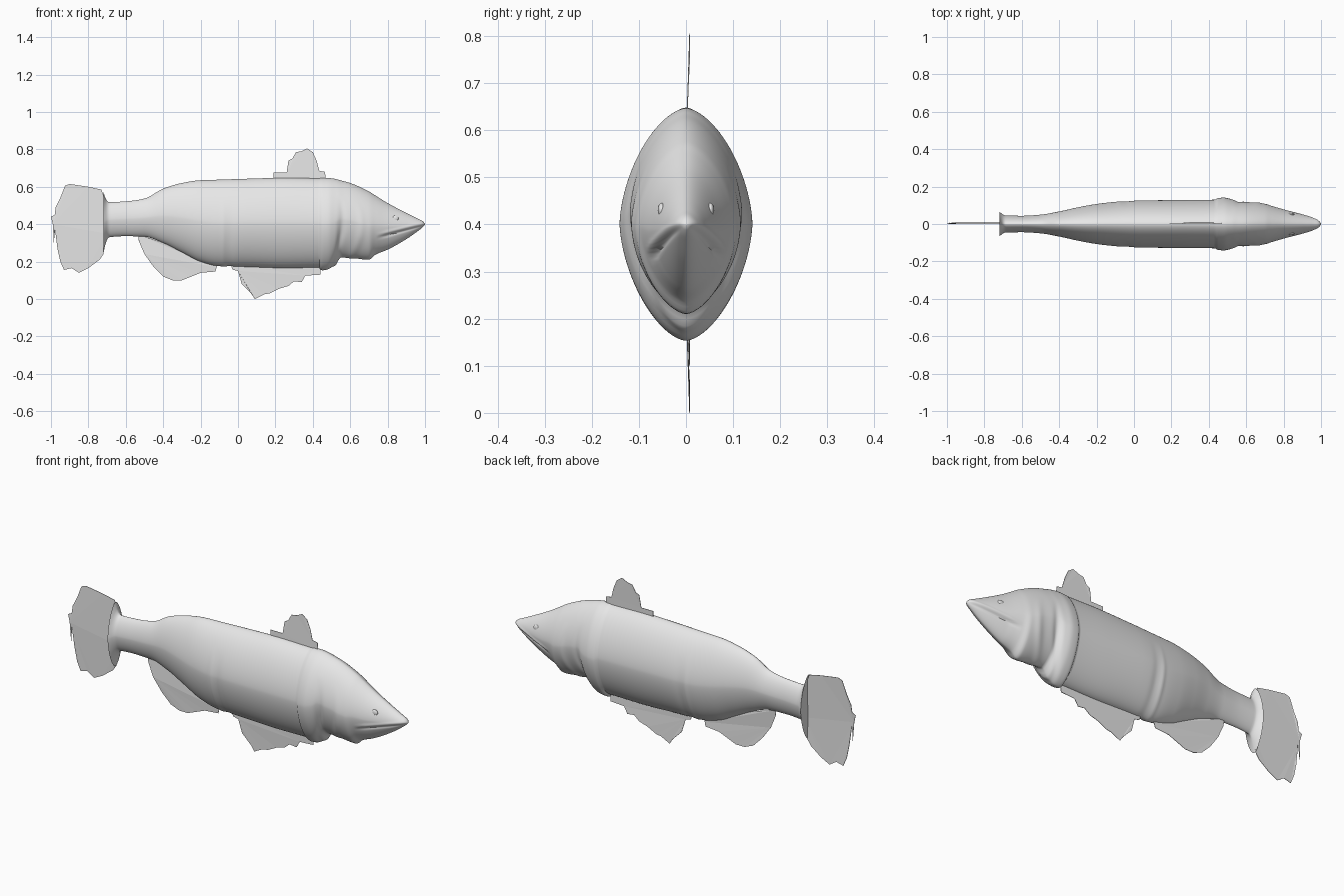
import bpy, bmesh, math

cube = bpy.data.objects.get("Cube")
if cube:
    bpy.data.objects.remove(cube, do_unlink=True)

grey = bpy.data.materials.new("pale_grey")
grey.use_nodes = True
grey.diffuse_color = (0.8, 0.8, 0.8, 1)
grey.node_tree.nodes["Principled BSDF"].inputs["Base Color"].default_value = (0.8, 0.8, 0.8, 1)

SEGMENTS = 112
SLICES = 210
ROUNDNESS = 1.21   # above one pinches the back and belly

# Body stations: x, back height, belly height, half width
STATIONS = [
    (-.72, .58, .24, .066), (-.71, .54, .29, .058), (-.69, .518, .33, .046),
    (-.6, .522, .336, .044), (-.5, .537, .333, .05), (-.4, .59, .3, .067),
    (-.3, .62, .25, .089), (-.2, .635, .2, .107), (-.1, .638, .176, .118),
    (.05, .643, .172, .126), (.25, .648, .166, .128), (.435, .645, .168, .13),
    (.445, .647, .153, .138), (.48, .647, .157, .141), (.52, .642, .178, .133),
    (.55, .634, .222, .124), (.6, .62, .22, .118), (.7, .575, .21, .108),
    (.735, .553, .237, .097), (.8, .513, .264, .078), (.9, .46, .32, .05),
    (.96, .43, .362, .031), (.99, .415, .386, .016), (1, .402, .398, .003),
]


def finish(name, bm, smooth=True):
    """Turn a bmesh into a named, coloured object."""
    bmesh.ops.recalc_face_normals(bm, faces=bm.faces)
    mesh = bpy.data.meshes.new(name)
    bm.to_mesh(mesh)
    bm.free()
    mesh.materials.append(grey)
    obj = bpy.data.objects.new(name, mesh)
    bpy.context.collection.objects.link(obj)
    if smooth:
        bpy.ops.object.select_all(action='DESELECT')
        obj.select_set(True)
        bpy.context.view_layer.objects.active = obj
        bpy.ops.object.shade_smooth_by_angle(angle=math.radians(50))
    return obj


def slope(i, k):
    """Slope at a station, flat at every local extreme so nothing overshoots."""
    if i == 0 or i == len(STATIONS) - 1:
        return 0
    before, here, after = STATIONS[i - 1:i + 2]
    left = (here[k] - before[k]) / (here[0] - before[0])
    right = (after[k] - here[k]) / (after[0] - here[0])
    return 2 * left * right / (left + right) if left * right > 0 else 0


def station_at(x):
    """Smoothly interpolated back, belly and half width."""
    i = 0
    while i < len(STATIONS) - 2 and x > STATIONS[i + 1][0]:
        i += 1
    a, b = STATIONS[i], STATIONS[i + 1]
    span = b[0] - a[0]
    t = min(max((x - a[0]) / span, 0), 1)
    s = t * t * (3 - 2 * t)
    rise, fall = t * (1 - t) ** 2 * span, t * t * (1 - t) * span
    return [a[k] + (b[k] - a[k]) * s + slope(i, k) * rise - slope(i + 1, k) * fall
            for k in (1, 2, 3)]


def bump(value, centre, width):
    return math.exp(-((value - centre) / width) ** 2)


def power(value):
    return math.copysign(abs(value) ** ROUNDNESS, value)


def surface(x, angle):
    """Point on the fish, with gill folds, belly crease and mouth line."""
    back, belly, half = station_at(x)
    mid, tall = (back + belly) / 2, (back - belly) / 2
    side, up = power(math.cos(angle)), power(math.sin(angle))
    z = mid + tall * up
    low = max(0, min(1, .6 - up))
    # gill folds sweep backward as they rise
    curve = x + .06 * up * up
    swell = .05 * bump(curve, .66, .02) * low - .07 * bump(curve, .56, .016) * low
    swell += .03 * bump(x, -.08, .012) * low - .03 * bump(x, -.04, .02) * low
    scale = 1 + swell
    y = half * side * scale
    z = mid + (z - mid) * (1 + swell * .3)
    # mouth: the lower jaw sits inside the upper lip
    if x > .74:
        line = .397 - (1 - x) * .26
        fade = min(1, (x - .74) / .06)
        y *= 1 - fade * .09 / (1 + math.exp((z - line) / .003))
        y *= 1 - fade * .1 * bump(z, line - .004, .006)
        y *= 1 + fade * .05 * bump(z, line + .012, .008)
    return x, y, z


# Body: one loft from tail stump to snout
bm = bmesh.new()
rings = []
for i in range(SLICES + 1):
    x = -.72 + 1.72 * i / SLICES
    rings.append([bm.verts.new(surface(x, math.tau * j / SEGMENTS))
                  for j in range(SEGMENTS)])
for ring, following in zip(rings, rings[1:]):
    for j in range(SEGMENTS):
        n = (j + 1) % SEGMENTS
        bm.faces.new((ring[j], ring[n], following[n], following[j]))
bm.faces.new(rings[0])
bm.faces.new(rings[-1])
finish("body", bm)

# Eyes: small low domes either side of the head
for label, sign in (("left", 1), ("right", -1)):
    bm = bmesh.new()
    bmesh.ops.create_uvsphere(bm, u_segments=24, v_segments=12, radius=1)
    for v in bm.verts:
        v.co = (.84 + v.co.x * .018, sign * .052 + v.co.y * .008, .43 + v.co.z * .016)
    finish(label + "_eye", bm)


def fin(name, outline, root):
    """Thin ragged sheet that leans a little away from its root height."""
    bm = bmesh.new()
    verts = [bm.verts.new((x, .002 + min(.006, abs(z - root) * .05), z))
             for x, z in outline]
    face = bm.faces.new(verts)
    bmesh.ops.triangulate(bm, faces=[face])
    obj = finish(name, bm, smooth=False)
    solid = obj.modifiers.new("thickness", 'SOLIDIFY')
    solid.thickness = .002
    solid.offset = 0


fin("tail_fin", [
    (-.70, .5), (-.725, .57), (-.73, .585), (-.8, .6), (-.9, .615), (-.925, .605),
    (-.95, .54), (-.975, .49), (-.98, .45), (-1, .44), (-.99, .4), (-.985, .3),
    (-.978, .38), (-.965, .27), (-.95, .2), (-.93, .155), (-.89, .165),
    (-.85, .14), (-.8, .165), (-.74, .21), (-.72, .24), (-.7, .35)], .4)

fin("dorsal_fin", [
    (.19, .63), (.19, .675), (.26, .675), (.27, .74), (.29, .75), (.31, .785),
    (.34, .79), (.37, .805), (.4, .785), (.42, .74), (.435, .685), (.465, .68),
    (.47, .63)], .64)

fin("anal_fin", [
    (-.535, .345), (-.53, .31), (-.51, .305), (-.5, .24), (-.45, .17), (-.4, .12),
    (-.35, .1), (-.3, .1), (-.25, .12), (-.2, .14), (-.12, .147), (-.115, .17),
    (-.1, .21), (-.3, .27)], .25)

fin("pelvic_fin", [
    (-.04, .19), (-.03, .157), (.0, .15), (.02, .08), (.06, .04), (.075, .025),
    (.09, 0), (.14, .025), (.17, .03), (.22, .055), (.27, .07), (.3, .095),
    (.34, .09), (.36, .125), (.44, .13), (.445, .19)], .17)
